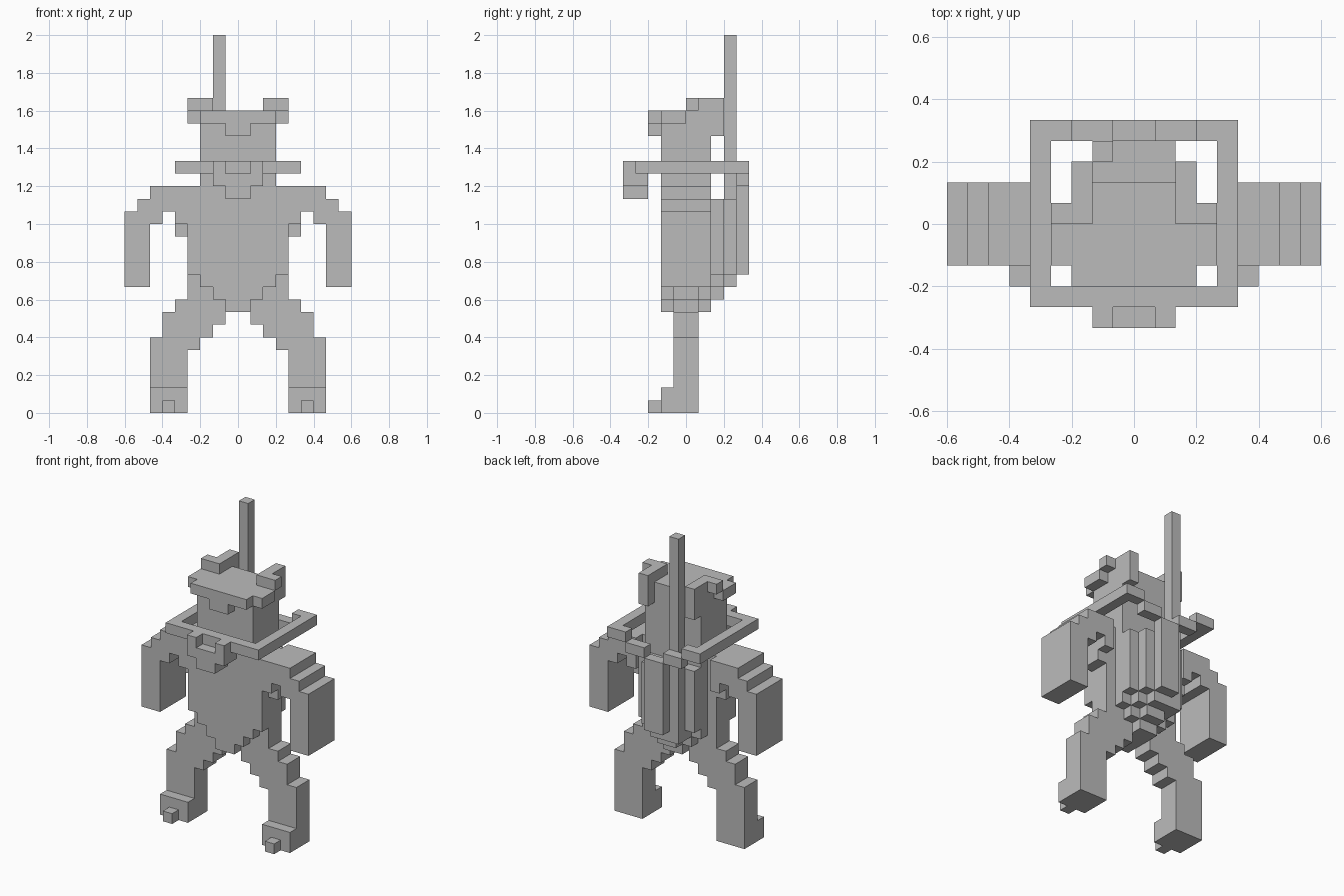
import bpy, bmesh, math
from mathutils import Vector

if "Cube" in bpy.data.objects:
    bpy.data.objects.remove(bpy.data.objects["Cube"])

U = 1 / 15          # size of one block
owner = {}          # block cell -> part name

grey = bpy.data.materials.new("plain grey")
grey.diffuse_color = (0.5, 0.5, 0.5, 1)
grey.use_nodes = True
grey.node_tree.nodes["Principled BSDF"].inputs["Base Color"].default_value = grey.diffuse_color


def part(name, *boxes):
    """Claim the cells of boxes (x0, x1, y0, y1, z0, z1) for one part."""
    for x0, x1, y0, y1, z0, z1 in boxes:
        for x in range(x0, x1):
            for y in range(y0, y1):
                for z in range(z0, z1):
                    owner.setdefault((x, y, z), name)


def pair(name, *boxes):
    """The same part on both sides."""
    part("left_" + name, *[(-b[1], -b[0], *b[2:]) for b in boxes])
    part("right_" + name, *boxes)


# torso, tapering in steps at the bottom
part("torso", (-3, 3, -2, 2, 11, 18), (-4, 4, -2, 1, 11, 18),
     *[(-w, w, -2, 2, 7 + w, 8 + w) for w in (1, 2, 3)])

# head and hat with front peak
part("head", (-3, 3, -2, 2, 18, 23))
part("hat", (-3, 3, -2, 2, 23, 24), (-4, 4, -2, 0, 23, 24),
     (-3, -1, -3, -2, 23, 24), (1, 3, -3, -2, 23, 24), (-1, 1, -3, -2, 22, 24))
pair("hat_flap", (2, 4, 0, 1, 24, 25), (2, 3, 0, 3, 24, 25), (2, 3, 2, 3, 22, 24))

# tall pole on the back
part("pole", (-2, -1, 3, 4, 10, 30))

# stepped rounded back shell
for depth, half in ((2, 3), (3, 2), (4, 1)):
    for w in range(1, half + 1):
        part("back_shell", (-w, w, depth, depth + 1, 6 + depth + w, 17))

# square collar, drooping at the back, with a knot at the front
part("collar", (-5, 5, -4, -3, 19, 20), (-5, -4, -4, 5, 19, 20), (4, 5, -4, 5, 19, 20),
     (-5, -3, 4, 5, 19, 20), (3, 5, 4, 5, 19, 20),
     (-3, -1, 4, 5, 18, 19), (1, 3, 4, 5, 18, 19), (-1, 1, 4, 5, 17, 18))
part("collar_knot", (-2, -1, -5, -4, 18, 20), (1, 2, -5, -4, 18, 20),
     (-2, 2, -5, -4, 18, 19), (-1, 1, -5, -3, 17, 19), (-2, 2, -4, -3, 18, 19))

# arms with stepped shoulders
pair("arm", (4, 5, -2, 2, 15, 18), (5, 6, -2, 2, 16, 18), (6, 7, -2, 2, 15, 18),
     (7, 8, -2, 2, 10, 17), (8, 9, -2, 2, 10, 16))
pair("armpit_block", (4, 5, -1, 1, 14, 15))

# legs: one x range for each height, then feet with a toe
LEG = ((0, 5, 4, 7), (5, 6, 3, 7), (6, 7, 2, 6), (7, 8, 1, 6),
       (8, 9, 1, 5), (9, 10, 2, 4), (10, 11, 3, 4))
pair("foot", (4, 7, -2, 1, 0, 2), (5, 6, -3, -2, 0, 1))
pair("leg", *[(x0, x1, -1, 1, z0, z1) for z0, z1, x0, x1 in LEG])

# turn each part into one mesh of its exposed faces
for name in sorted(set(owner.values())):
    bm = bmesh.new()
    for cell in [c for c, n in owner.items() if n == name]:
        for axis in range(3):
            for side in (0, 1):
                near = list(cell)
                near[axis] += 2 * side - 1
                if tuple(near) in owner:
                    continue
                a, b = (axis + 1) % 3, (axis + 2) % 3
                corners = []
                for i, j in ((0, 0), (1, 0), (1, 1), (0, 1)):
                    p = list(cell)
                    p[axis] += side
                    p[a] += i
                    p[b] += j
                    corners.append(bm.verts.new(Vector(p) * U))
                bm.faces.new(corners if side else corners[::-1])
    bmesh.ops.remove_doubles(bm, verts=bm.verts[:], dist=0.001)
    bmesh.ops.dissolve_limit(bm, angle_limit=math.radians(1),
                             verts=bm.verts[:], edges=bm.edges[:])
    mesh = bpy.data.meshes.new(name)
    bm.to_mesh(mesh)
    bm.free()
    mesh.materials.append(grey)
    bpy.context.collection.objects.link(bpy.data.objects.new(name, mesh))
